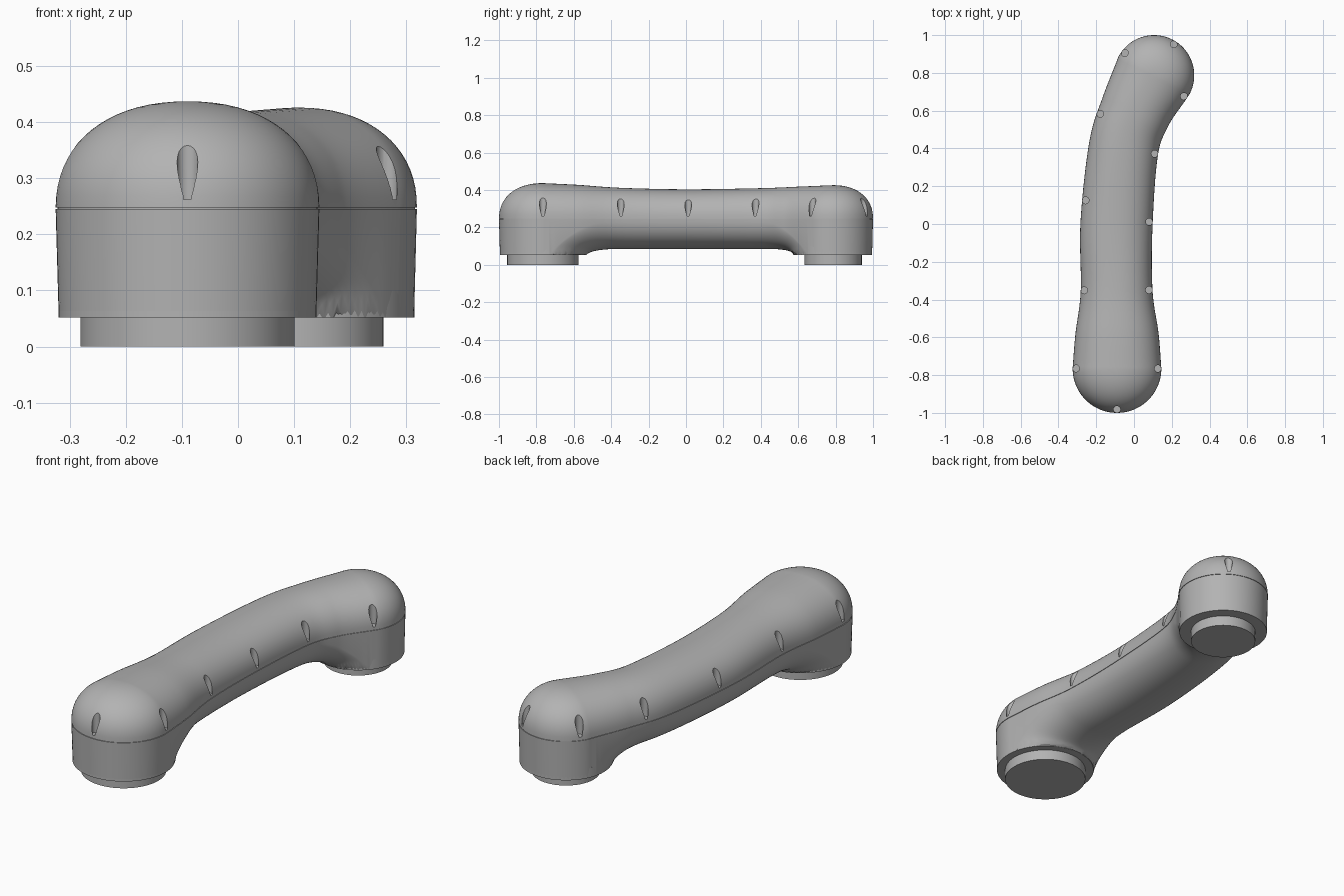
import bpy, bmesh, math
from mathutils import Vector

cube = bpy.data.objects.get("Cube")
if cube:
    bpy.data.objects.remove(cube, do_unlink=True)

grey = bpy.data.materials.new("satin_grey")
grey.use_nodes = True
GREY = (0.45, 0.45, 0.45, 1)
grey.diffuse_color = GREY
grey.node_tree.nodes["Principled BSDF"].inputs["Base Color"].default_value = GREY

SEAM, GAP, FOOT_Z, ROUND = 0.245, 0.003, 0.052, 2.2

# Spine of the handle: x, y, half width, top height
spine = [Vector(p) for p in (
    (-0.09, -0.765, 0.235, 0.437), (-0.09, -0.58, 0.220, 0.428),
    (-0.092, -0.35, 0.190, 0.412), (-0.0925, 0, 0.191, 0.404),
    (-0.055, 0.4, 0.185, 0.410), (0.01, 0.6, 0.190, 0.418),
    (0.106, 0.787, 0.213, 0.426))]
feet = [(spine[0], 0.191), (spine[-1], 0.153)]


def make_object(name, bm):
    mesh = bpy.data.meshes.new(name)
    bm.to_mesh(mesh)
    bm.free()
    mesh.materials.append(grey)
    obj = bpy.data.objects.new(name, mesh)
    bpy.context.collection.objects.link(obj)
    return obj


def add_cylinder(bm, x, y, z0, z1, radius, sides):
    made = bmesh.ops.create_cone(bm, cap_ends=True, segments=sides,
                                 radius1=radius, radius2=radius, depth=z1 - z0)
    bmesh.ops.translate(bm, verts=made["verts"], vec=(x, y, (z0 + z1) / 2))


def smooth(obj):
    bpy.ops.object.select_all(action='DESELECT')
    obj.select_set(True)
    bpy.context.view_layer.objects.active = obj
    bpy.ops.object.shade_smooth_by_angle(angle=math.radians(35))


def sample_spine(steps):
    """Smooth curve through the spine points."""
    pts = [2 * spine[0] - spine[1]] + spine + [2 * spine[-1] - spine[-2]]
    out = []
    for i in range(1, len(pts) - 2):
        a, b, c, d = pts[i - 1:i + 3]
        for k in range(steps):
            t = k / steps
            out.append(b + 0.5 * t * (c - a + t * (2 * a - 5 * b + 4 * c - d
                                                   + t * (3 * (b - c) + d - a))))
    return out + [spine[-1].copy()]


# Outline columns: spine point and outward direction, around the whole plan
stations = sample_spine(18)
tangents = []
for i in range(len(stations)):
    step = stations[min(i + 1, len(stations) - 1)] - stations[max(i - 1, 0)]
    tangents.append(math.atan2(step.y, step.x))
quarter, CAP = math.pi / 2, 36
columns = [(s, a - quarter) for s, a in zip(stations, tangents)]
columns += [(stations[-1], tangents[-1] - quarter + math.pi * k / CAP) for k in range(1, CAP)]
columns += [(s, a + quarter) for s, a in reversed(list(zip(stations, tangents)))]
columns += [(stations[0], tangents[0] + quarter + math.pi * k / CAP) for k in range(1, CAP)]


def underside(x, y, u):
    """Rounded bridge underside, filleted into the two end feet."""
    bridge = SEAM - (SEAM - 0.085) * (1 - u ** ROUND) ** (1 / ROUND)
    gap = min(math.hypot(x - f.x, y - f.y) - f.z for f, _ in feet)
    t = min(max(gap / 0.16, 0), 1)
    return FOOT_Z + (bridge - FOOT_Z) * math.sqrt(1 - (1 - t) ** 2)


def section(s, angle):
    """Half section from the crown, over the seam groove, to the underside."""
    nx, ny = math.cos(angle) * s.z, math.sin(angle) * s.z
    arc = [quarter * k / 18 for k in range(19)]
    base = SEAM + GAP
    pts = []
    for a in arc:
        u = math.sin(a) ** (2 / ROUND)
        rise = max(1 - u ** ROUND, 0) ** (1 / ROUND)
        pts.append((u, base + (s.w - base) * rise))
    pts += [(0.985, base), (0.985, SEAM), (1, SEAM)]
    for a in arc[1:]:
        u = max(math.cos(a), 0) ** (2 / ROUND) if a < quarter - 0.001 else 0
        z = underside(s.x + nx * u, s.y + ny * u, u)
        pts.append((u * (1 - 0.02 * (SEAM - z) / (SEAM - FOOT_Z)), z))
    return [(s.x + nx * u, s.y + ny * u, z) for u, z in pts]


# Handle body
bm = bmesh.new()
grid = [[bm.verts.new(p) for p in section(s, a)] for s, a in columns]
for i, col in enumerate(grid):
    nxt = grid[(i + 1) % len(grid)]
    for k in range(len(col) - 1):
        bm.faces.new((col[k], col[k + 1], nxt[k + 1], nxt[k]))
bmesh.ops.remove_doubles(bm, verts=bm.verts, dist=0.00002)
bmesh.ops.recalc_face_normals(bm, faces=bm.faces)
body = make_object("handle_body", bm)

# Upright notches around the rim, snapped to the outline
notches = [(-0.06, 0.905), (0.22, 0.955), (0.27, 0.67), (-0.195, 0.585),
           (0.12, 0.375), (-0.27, 0.12), (0.09, 0.015), (-0.275, -0.345),
           (0.095, -0.345), (-0.31, -0.76), (0.135, -0.76), (-0.09, -0.98)]
bm = bmesh.new()
for x, y in notches:
    spots = [(s.x + math.cos(a) * (s.z - 0.018), s.y + math.sin(a) * (s.z - 0.018))
             for s, a in columns]
    px, py = min(spots, key=lambda p: math.hypot(p[0] - x, p[1] - y))
    add_cylinder(bm, px, py, 0.262, 0.5, 0.0185, 20)
cutter = make_object("notch_cutter", bm)
cutter.hide_render = True
cut = body.modifiers.new("notches", 'BOOLEAN')
cut.operation, cut.solver, cut.object = 'DIFFERENCE', 'EXACT', cutter
bpy.context.view_layer.objects.active = body
bpy.ops.object.modifier_apply(modifier=cut.name)
bpy.data.objects.remove(cutter, do_unlink=True)
smooth(body)

# Crisp foot rims and the round mounting pads below them
for name, (f, pad_radius) in zip(("front", "back"), feet):
    bm = bmesh.new()
    add_cylinder(bm, f.x, f.y, FOOT_Z - 0.0005, 0.1, f.z * 0.978, 72)
    smooth(make_object(name + "_foot_rim", bm))
    bm = bmesh.new()
    add_cylinder(bm, f.x, f.y, 0, 0.06, pad_radius, 72)
    smooth(make_object(name + "_mounting_pad", bm))
